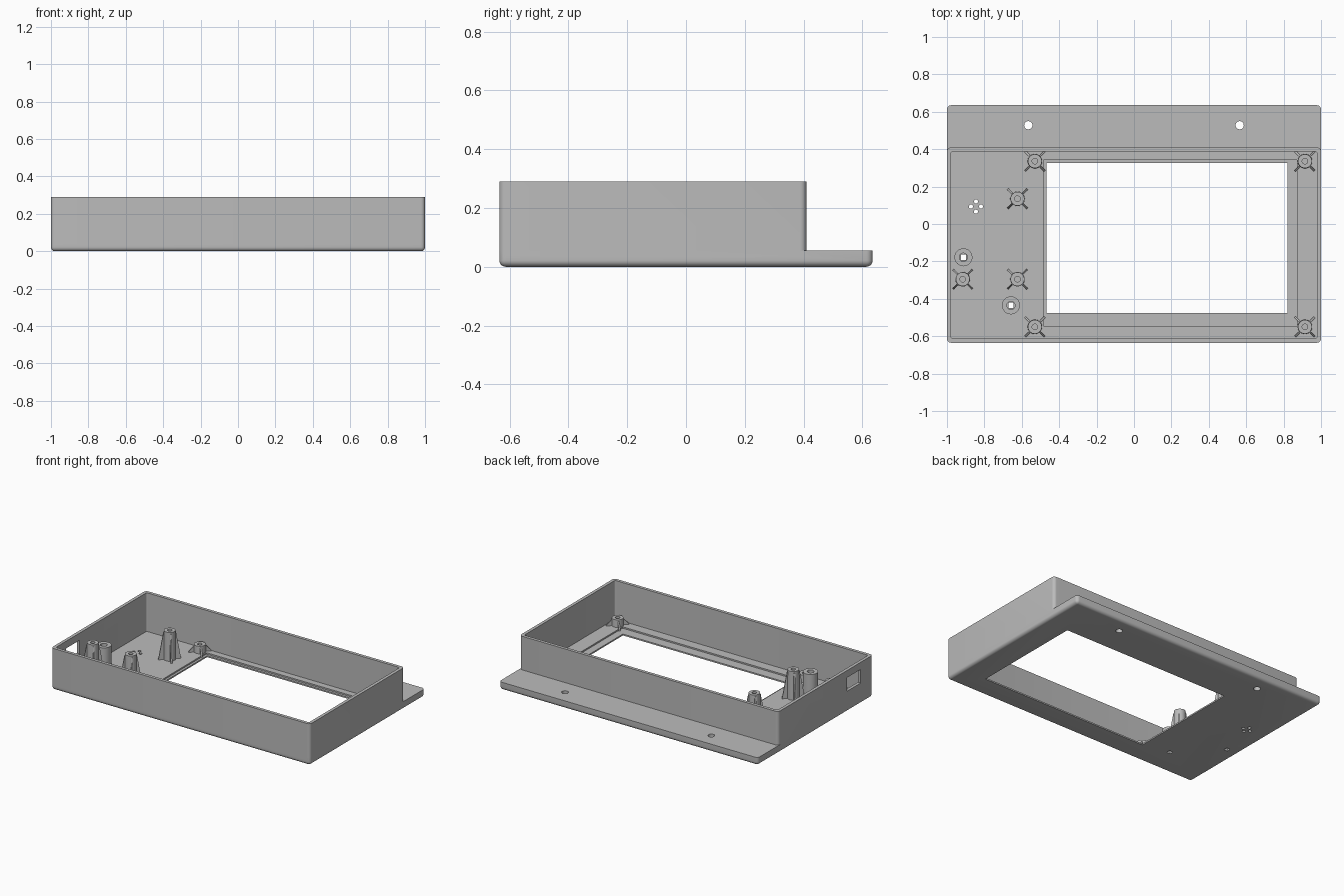
import bpy, bmesh, math
from mathutils import Matrix, Vector

old = bpy.data.objects.get("Cube")
if old:
    bpy.data.objects.remove(old, do_unlink=True)

grey = bpy.data.materials.new("plastic grey")
grey.use_nodes = True
COLOUR = (0.5, 0.5, 0.5, 1)
grey.diffuse_color = COLOUR
grey.node_tree.nodes["Principled BSDF"].inputs["Base Color"].default_value = COLOUR

FLOOR, FLANGE, TOP = 0.02, 0.055, 0.29


def make(name, bm):
    bmesh.ops.recalc_face_normals(bm, faces=bm.faces)
    mesh = bpy.data.meshes.new(name)
    bm.to_mesh(mesh)
    bm.free()
    mesh.materials.append(grey)
    ob = bpy.data.objects.new(name, mesh)
    bpy.context.collection.objects.link(ob)
    return ob


def box(name, x, y, z, corner=0, bottom=0):
    """Box from ranges, with optional rounded uprights and bottom edges."""
    bm = bmesh.new()
    bmesh.ops.create_cube(bm, size=1)
    for v in bm.verts:
        v.co = Vector([r[0] if c < 0 else r[1] for c, r in zip(v.co, (x, y, z))])
    if corner:
        edges = [e for e in bm.edges if abs(e.verts[0].co.z - e.verts[1].co.z) > 1e-4]
        if bottom:
            edges += [e for e in bm.edges if max(v.co.z for v in e.verts) < z[0] + 1e-4]
        bmesh.ops.bevel(bm, geom=edges, offset=corner, segments=6, profile=0.5, affect='EDGES')
    return make(name, bm)


def revolve(name, profile, at, steps=32):
    """Spin a radius/height profile about an upright axis."""
    bm = bmesh.new()
    verts = [bm.verts.new((r, 0, z)) for r, z in profile]
    edges = [bm.edges.new(p) for p in zip(verts, verts[1:])]
    bmesh.ops.spin(bm, geom=verts + edges, cent=(0, 0, 0), axis=(0, 0, 1),
                   angle=math.tau, steps=steps)
    bmesh.ops.remove_doubles(bm, verts=bm.verts, dist=1e-5)
    bmesh.ops.translate(bm, verts=bm.verts, vec=(*at, 0))
    return make(name, bm)


def drill(at, r, z=(-0.1, 0.1)):
    return revolve("drill", [(0, z[0]), (r, z[0]), (r, z[1]), (0, z[1])], at, 24)


def combine(ob, tool, operation='DIFFERENCE'):
    mod = ob.modifiers.new("cut", 'BOOLEAN')
    mod.operation, mod.solver, mod.object = operation, 'EXACT', tool
    bpy.context.view_layer.objects.active = ob
    bpy.ops.object.modifier_apply(modifier=mod.name)
    bpy.data.objects.remove(tool, do_unlink=True)


# Base plate with rear flange, and the tall wall block
case = box("case", (-1, 1), (-0.635, 0.635), (0, FLANGE), 0.022, True)
combine(case, box("walls", (-1, 1), (-0.635, 0.41), (0.035, TOP), 0.022), 'UNION')

# Interior, screen recess, screen window and side port
combine(case, box("interior", (-0.978, 0.978), (-0.613, 0.388), (FLOOR, 0.5), 0.01))
combine(case, box("recess", (-0.483, 0.872), (-0.545, 0.343), (0.01, 0.1)))
combine(case, box("window", (-0.467, 0.82), (-0.475, 0.326), (-0.1, 0.1)))
combine(case, box("port", (-1.1, -0.9), (-0.5, -0.35), (0.145, 0.24)))

# Flange mounting holes and sound holes
for side in (-1, 1):
    combine(case, drill((side * 0.565, 0.528), 0.022))
    combine(case, drill((-0.845 + side * 0.027, 0.093), 0.011))
    combine(case, drill((-0.845, 0.093 + side * 0.027), 0.011))

# Button guides: hollow tubes over square holes in the floor
tubes = []
for x, y in ((-0.912, -0.178), (-0.658, -0.435)):
    combine(case, box("square_hole", (x - 0.014, x + 0.014), (y - 0.014, y + 0.014), (-0.1, 0.1)))
    tubes.append(revolve("button_guide", [(0.022, FLOOR), (0.048, FLOOR), (0.048, 0.16),
                                          (0.022, 0.16), (0.022, FLOOR)], (x, y)))


def rib(name, at, height, angle):
    """Thin tapered gusset standing against a post."""
    bm = bmesh.new()
    outline = [(0.025, 0.012), (0.075, 0.012), (0.072, FLOOR + 0.005),
               (0.04, height - 0.012), (0.025, height - 0.012)]
    face = bm.faces.new([bm.verts.new((r, -0.005, z)) for r, z in outline])
    new = bmesh.ops.extrude_face_region(bm, geom=[face])["geom"]
    bmesh.ops.translate(bm, verts=[v for v in new if isinstance(v, bmesh.types.BMVert)],
                        vec=(0, 0.01, 0))
    bmesh.ops.transform(bm, verts=bm.verts,
                        matrix=Matrix.Translation((*at, 0)) @ Matrix.Rotation(angle, 4, 'Z'))
    return make(name, bm)


# Screw posts: short ones around the screen, tall ones for the circuit board
short = [(x, y) for x in (-0.53, 0.914) for y in (0.336, -0.55)]
tall = [(-0.623, 0.135), (-0.623, -0.295), (-0.916, -0.295)]
posts = []
for kind, places, h in (("screen_post", short, 0.072), ("board_post", tall, 0.22)):
    for at in places:
        posts.append(revolve(kind, [(0, 0.012), (0.039, 0.012), (0.037, h), (0.015, h),
                                    (0.015, 0.03), (0, 0.03)], at))
        for i in range(4):
            rib(kind + "_rib", at, h, math.radians(45 + 90 * i))

# Smooth the rounded parts, keeping hard edges crisp
bpy.ops.object.select_all(action='DESELECT')
for ob in [case] + tubes + posts:
    ob.select_set(True)
bpy.context.view_layer.objects.active = case
bpy.ops.object.shade_smooth_by_angle(angle=math.radians(30))
